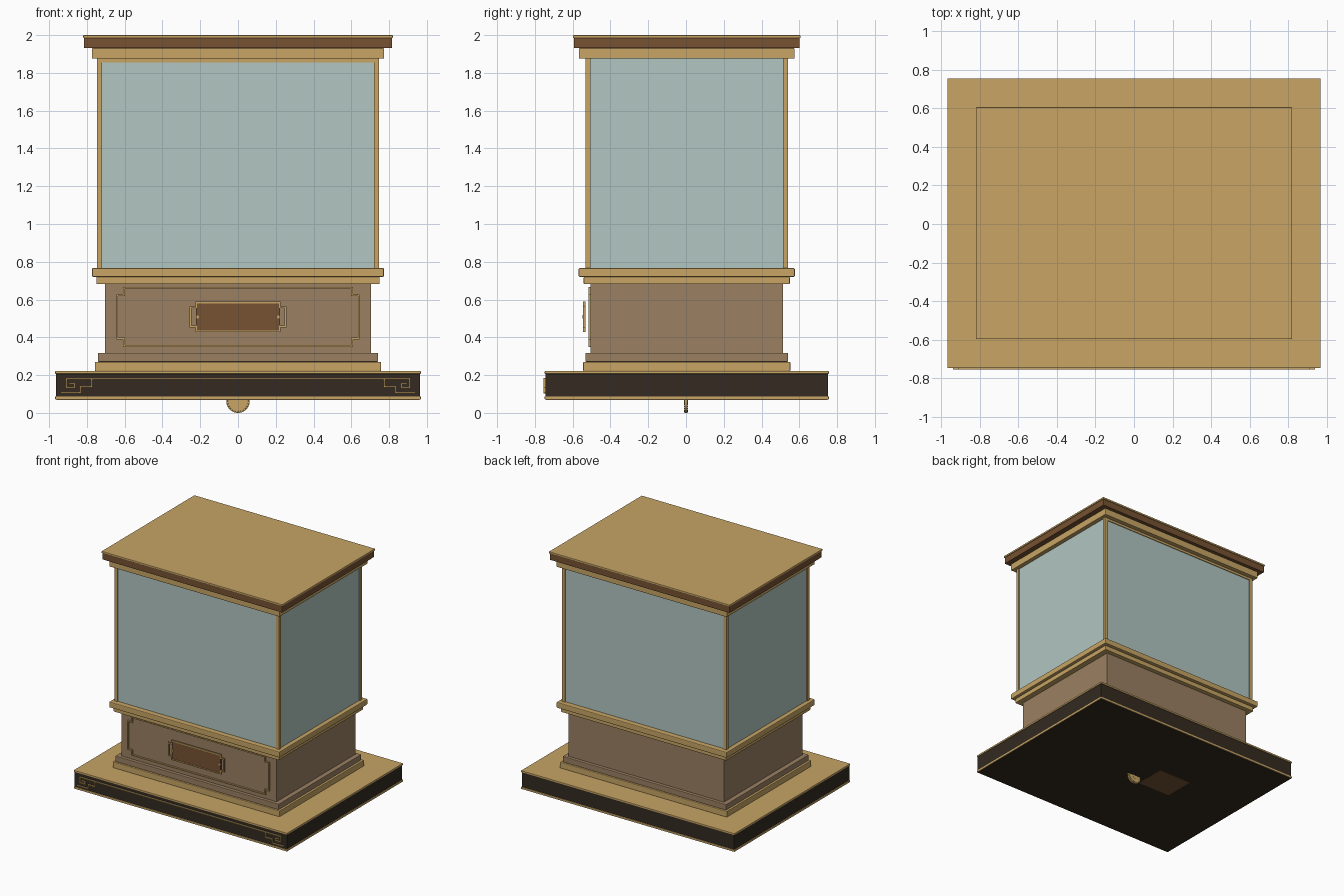
import bpy, bmesh, math
from mathutils import Matrix

if "Cube" in bpy.data.objects:
    bpy.data.objects.remove(bpy.data.objects["Cube"])


def material(name, r, g, b):
    lin = [(c / 255 / 12.92) if c < 11 else ((c / 255 + 0.055) / 1.055) ** 2.4 for c in (r, g, b)]
    m = bpy.data.materials.new(name)
    m.diffuse_color = (*lin, 1)
    m.use_nodes = True
    m.node_tree.nodes["Principled BSDF"].inputs["Base Color"].default_value = m.diffuse_color
    return m


GOLD = material("gold", 200, 165, 101)
GLASS = material("pale_glass", 178, 199, 194)
TAUPE = material("taupe_wood", 155, 128, 98)
WALNUT = material("walnut", 118, 82, 50)
EBONY = material("ebony", 51, 42, 33)

CY = 0.004  # depth centre of the cabinet


def finish(bm, name, mat, bevel=0.0):
    bmesh.ops.recalc_face_normals(bm, faces=bm.faces[:])
    mesh = bpy.data.meshes.new(name)
    bm.to_mesh(mesh)
    bm.free()
    mesh.materials.append(mat)
    obj = bpy.data.objects.new(name, mesh)
    bpy.context.collection.objects.link(obj)
    if bevel:
        mod = obj.modifiers.new("edge", 'BEVEL')
        mod.width = bevel
        mod.segments = 2
    return obj


def add_box(bm, x0, x1, y0, y1, z0, z1):
    mat = Matrix.Translation(((x0 + x1) / 2, (y0 + y1) / 2, (z0 + z1) / 2))
    bmesh.ops.create_cube(bm, size=1, matrix=mat @ Matrix.Diagonal((x1 - x0, y1 - y0, z1 - z0, 1)))


def slab(name, hx, hy, z0, z1, mat, bevel=0.0):
    bm = bmesh.new()
    add_box(bm, -hx, hx, CY - hy, CY + hy, z0, z1)
    return finish(bm, name, mat, bevel)


def add_line(bm, pts, y0, y1, w):
    """Right-angled raised strip through (x, z) points."""
    for (xa, za), (xb, zb) in zip(pts, pts[1:]):
        add_box(bm, min(xa, xb) - w / 2, max(xa, xb) + w / 2, y0, y1,
                min(za, zb) - w / 2, max(za, zb) + w / 2)


def notched(hx, z0, z1, nx, nz):
    """Closed rectangle outline with stepped corners."""
    a, b = hx - nx, hx
    pts = [(-a, z0), (a, z0), (a, z0 + nz), (b, z0 + nz), (b, z1 - nz), (a, z1 - nz), (a, z1),
           (-a, z1), (-a, z1 - nz), (-b, z1 - nz), (-b, z0 + nz), (-a, z0 + nz)]
    return pts + pts[:1]


# Stacked plinth, body, mouldings and cornice: name, half x, half y, z0, z1, material, bevel
for layer in [
    ("plinth_bottom_trim", 0.968, 0.752, 0.071, 0.088, GOLD, 0.003),
    ("plinth", 0.963, 0.747, 0.07, 0.21, EBONY, 0),
    ("plinth_top", 0.968, 0.752, 0.207, 0.222, GOLD, 0.003),
    ("foot_moulding", 0.757, 0.548, 0.22, 0.27, GOLD, 0.004),
    ("foot_step", 0.742, 0.536, 0.27, 0.317, TAUPE, 0.004),
    ("lower_body", 0.704, 0.51, 0.31, 0.685, TAUPE, 0),
    ("waist_moulding_lower", 0.750, 0.546, 0.682, 0.72, GOLD, 0.004),
    ("waist_moulding_upper", 0.773, 0.572, 0.72, 0.767, GOLD, 0.006),
    ("glass_case", 0.738, 0.529, 0.765, 1.876, GLASS, 0),
    ("cornice_lower", 0.773, 0.571, 1.875, 1.931, GOLD, 0.004),
    ("cornice_band", 0.815, 0.597, 1.931, 1.986, WALNUT, 0.003),
    ("lid", 0.82, 0.602, 1.985, 2.0, GOLD, 0.003),
]:
    slab(*layer)

# Underside of the plinth, closing the trim in dark wood
slab("plinth_underside", 0.96, 0.744, 0.0695, 0.075, EBONY)

# Corner posts and the thin rails above the front and back glass
bm = bmesh.new()
for sx in (-1, 1):
    for sy in (-1, 1):
        xs = sorted((sx * 0.719, sx * 0.746))
        ys = sorted((CY + sy * 0.51, CY + sy * 0.537))
        add_box(bm, *xs, *ys, 0.765, 1.877)
finish(bm, "corner_posts", GOLD)

bm = bmesh.new()
for sy in (-1, 1):
    ys = sorted((CY + sy * 0.515, CY + sy * 0.535))
    add_box(bm, -0.72, 0.72, *ys, 1.856, 1.877)
finish(bm, "top_rails", GOLD)

# Stepped panel outline on the front of the body
bm = bmesh.new()
add_line(bm, notched(0.64, 0.354, 0.663, 0.036, 0.04), -0.517, -0.505, 0.009)
finish(bm, "panel_outline", GOLD)

# Front plaque with its stepped border, backing and two pins
bm = bmesh.new()
add_box(bm, -0.222, 0.222, -0.541, -0.531, 0.434, 0.582)
finish(bm, "plaque", WALNUT)
bm = bmesh.new()
add_line(bm, notched(0.251, 0.432, 0.584, 0.03, 0.025), -0.545, -0.533, 0.009)
finish(bm, "plaque_border", GOLD)
bm = bmesh.new()
for sx in (-1, 1):
    bmesh.ops.create_cone(bm, cap_ends=True, segments=12, radius1=0.009, radius2=0.009, depth=0.012,
                          matrix=Matrix.Translation((sx * 0.214, -0.541, 0.508))
                          @ Matrix.Rotation(math.pi / 2, 4, 'X'))
finish(bm, "plaque_pins", GOLD)

# Key-pattern inlay along the plinth front
bm = bmesh.new()
add_line(bm, [(-0.91, 0.18), (0.91, 0.18)], -0.755, -0.74, 0.008)
for s in (-1, 1):
    key = [(0.91, 0.18), (0.91, 0.135), (0.865, 0.135), (0.865, 0.155), (0.89, 0.155)]
    hook = [(0.775, 0.18), (0.775, 0.138), (0.835, 0.138), (0.835, 0.106), (0.935, 0.106)]
    for pts in (key, hook):
        add_line(bm, [(s * x, z) for x, z in pts], -0.755, -0.74, 0.008)
finish(bm, "plinth_inlay", GOLD)

# Round medallion hanging under the plinth, with a ring of beads on each face
bm = bmesh.new()
turn = Matrix.Rotation(math.pi / 2, 4, 'X')
for r, d in ((0.062, 0.014), (0.05, 0.018), (0.02, 0.022)):
    bmesh.ops.create_cone(bm, cap_ends=True, segments=40, radius1=r, radius2=r, depth=d,
                          matrix=Matrix.Translation((0, 0, 0.062)) @ turn)
for i in range(24):
    a = 2 * math.pi * i / 24
    for r, s in ((0.056, 0.005), (0.036, 0.004)):
        bmesh.ops.create_icosphere(bm, subdivisions=1, radius=s, matrix=Matrix.Translation(
            (r * math.cos(a), 0, 0.062 + r * math.sin(a))) @ Matrix.Diagonal((1, 2.2, 1, 1)))
finish(bm, "medallion", GOLD)

# Small wooden plate set in the underside
bm = bmesh.new()
add_box(bm, -0.40, -0.10, -0.06, 0.20, 0.068, 0.072)
finish(bm, "underside_plate", WALNUT)
